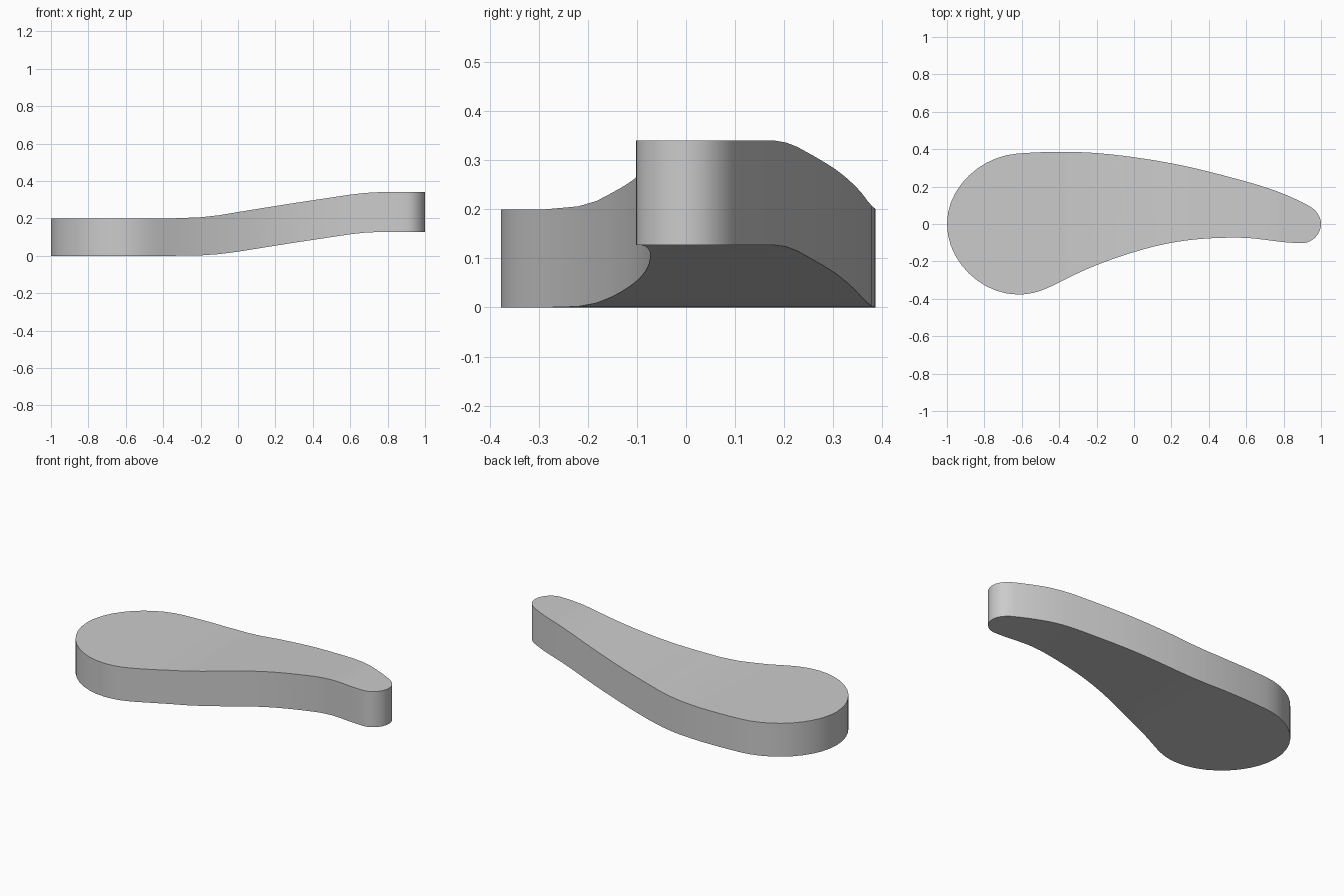
import bpy
import bmesh
import math
from mathutils import Vector
from mathutils.geometry import interpolate_bezier

cube = bpy.data.objects.get("Cube")
if cube:
    bpy.data.objects.remove(cube, do_unlink=True)

# Outline knots: x, y, direction of travel in degrees
KNOTS = [
    (-1, 0, 90), (-0.62, 0.377, 4), (0, 0.357, -8), (0.5, 0.254, -15),
    (0.93, 0.1, -28), (1, 0, -90), (0.9, -0.102, 180), (0.55, -0.073, 180),
    (0, -0.15, 197), (-0.4, -0.312, 207), (-0.62, -0.377, 180),
]
# Height profile along the length: x, underside z, top z
PROFILE = [
    (-1, 0, 0.2), (-0.35, 0, 0.2), (-0.2, 0.002, 0.206), (-0.1, 0.009, 0.217),
    (0, 0.022, 0.234), (0.3, 0.07, 0.282), (0.6, 0.115, 0.327),
    (0.68, 0.124, 0.336), (0.75, 0.127, 0.34), (1, 0.127, 0.34),
]


def outline(steps=10):
    points = []
    for a, b in zip(KNOTS, KNOTS[1:] + KNOTS[:1]):
        p, q = Vector((a[0], a[1], 0)), Vector((b[0], b[1], 0))
        reach = (q - p).length * 0.37
        da, db = (Vector((math.cos(t), math.sin(t), 0)) * reach
                  for t in (math.radians(a[2]), math.radians(b[2])))
        points += interpolate_bezier(p, p + da, q - db, q, steps + 1)[:-1]
    return points


def height(x, column):
    x = max(-1, min(1, x))
    for a, b in zip(PROFILE, PROFILE[1:]):
        if x <= b[0]:
            t = (x - a[0]) / (b[0] - a[0])
            return a[column] + t * (b[column] - a[column])


# Flat outline, cut across wherever the slab bends
bm = bmesh.new()
bm.faces.new([bm.verts.new(p) for p in outline()])
for x, _, _ in PROFILE[1:-1]:
    bmesh.ops.bisect_plane(bm, geom=bm.verts[:] + bm.edges[:] + bm.faces[:],
                           plane_co=(x, 0, 0), plane_no=(1, 0, 0))

# Thicken, then lift both skins along the profile
grown = bmesh.ops.extrude_face_region(bm, geom=bm.faces[:], use_keep_orig=True)
top = {g for g in grown["geom"] if isinstance(g, bmesh.types.BMVert)}
for v in bm.verts:
    v.co.z = height(v.co.x, 2 if v in top else 1)
bmesh.ops.recalc_face_normals(bm, faces=bm.faces[:])

mesh = bpy.data.meshes.new("curved_handle")
bm.to_mesh(mesh)
bm.free()
handle = bpy.data.objects.new("curved_handle", mesh)
bpy.context.collection.objects.link(handle)

# Plain grey finish
grey = bpy.data.materials.new("plain_grey")
grey.use_nodes = True
colour = (0.6, 0.6, 0.6, 1)
grey.diffuse_color = colour
grey.node_tree.nodes["Principled BSDF"].inputs["Base Color"].default_value = colour
mesh.materials.append(grey)

bpy.context.view_layer.objects.active = handle
handle.select_set(True)
bpy.ops.object.shade_smooth_by_angle(angle=math.radians(30))
